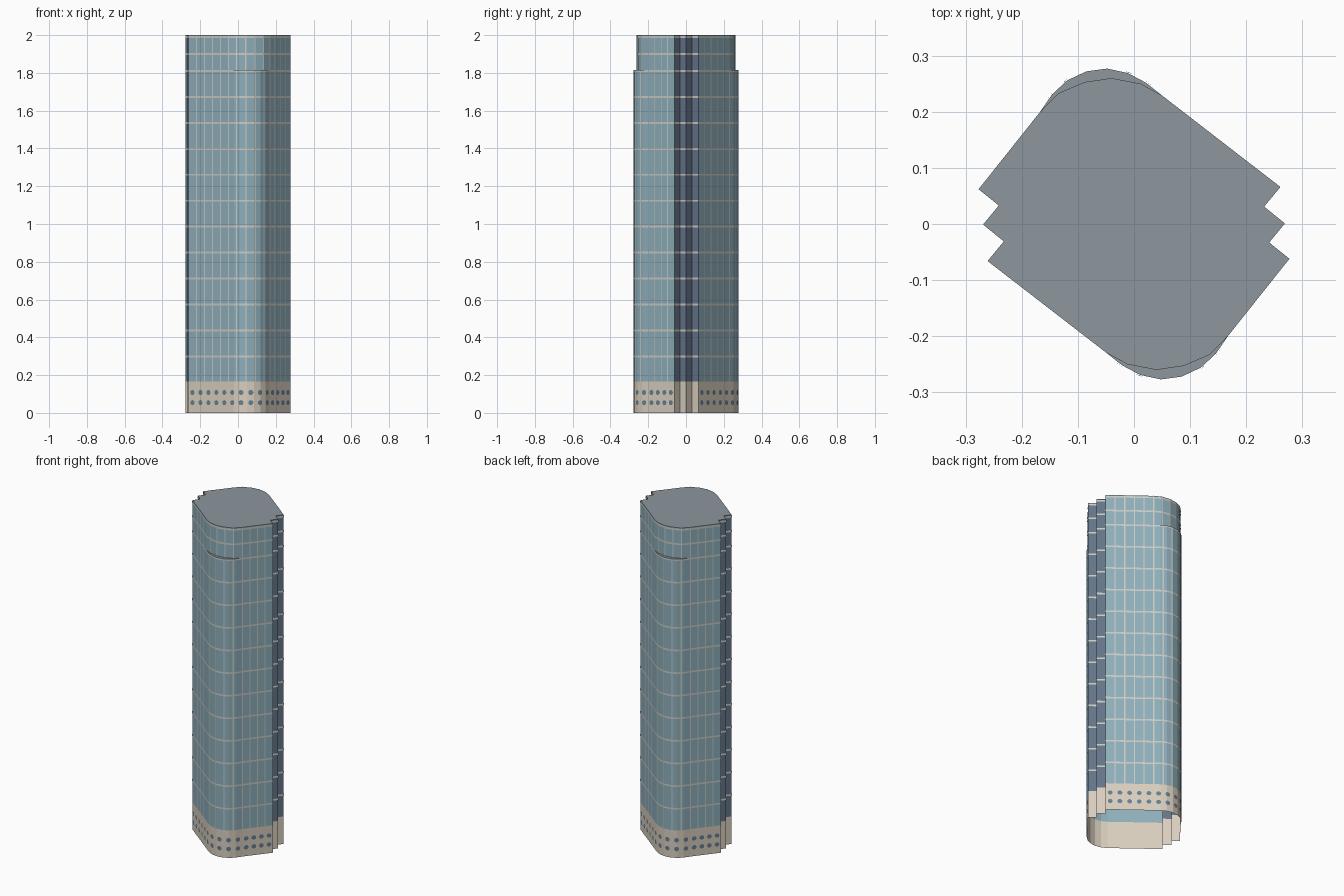
import bpy, math
from mathutils import Vector

if "Cube" in bpy.data.objects:
    bpy.data.objects.remove(bpy.data.objects["Cube"])

BASE_Z, STEP_Z, TOP_Z = 0.167, 1.815, 2.0


def material(name, rgb):
    m = bpy.data.materials.new(name)
    m.diffuse_color = (*rgb, 1)
    m.use_nodes = True
    m.node_tree.nodes["Principled BSDF"].inputs["Base Color"].default_value = m.diffuse_color
    return m


GLASS = material("glass", (0.27, 0.43, 0.50))
DARK = material("dark_glass", (0.13, 0.18, 0.25))
STONE = material("stone", (0.70, 0.62, 0.52))
TRIM = material("trim", (0.60, 0.60, 0.56))
ROOF = material("roof", (0.27, 0.31, 0.34))
PORT = material("window", (0.13, 0.22, 0.30))

# Half outline (clockwise from above): zigzag, corner start, corner arc, arc end
ZIGZAG = [(.261, .066), (.232, .031), (.269, .001), (.241, -.033), (.277, -.062)]
ARC_LOW = [(.168, -.199), (.146, -.231), (.119, -.256), (.085, -.272), (.048, -.277),
           (.011, -.269), (-.021, -.252), (-.05, -.229)]
ARC_TOP = [(.168, -.199), (.135, -.233), (.088, -.253), (.040, -.260), (-.012, -.250), (-.05, -.229)]


def vec(points):
    return [Vector(p) for p in points]


def full(arc):
    half = vec(ZIGZAG + arc)
    return half + [-p for p in half]


def make(name, verts, faces, mat):
    me = bpy.data.meshes.new(name)
    me.from_pydata(verts, [], faces)
    me.materials.append(mat)
    ob = bpy.data.objects.new(name, me)
    bpy.context.collection.objects.link(ob)
    return ob


def normal(a, b):
    d = (b - a).normalized()
    return Vector((-d.y, d.x))


def offset(pts, dist):
    """Mitred outward offset of a closed clockwise outline."""
    out = []
    for i, p in enumerate(pts):
        n1 = normal(pts[i - 1], p)
        n2 = normal(p, pts[(i + 1) % len(pts)])
        out.append(p + (n1 + n2) * dist / (1 + n1.dot(n2)))
    return out


def wall(name, paths, z0, z1, mat):
    verts, faces = [], []
    for path in paths:
        for a, b in zip(path, path[1:]):
            k = len(verts)
            verts += [(*b, z0), (*a, z0), (*a, z1), (*b, z1)]
            faces.append((k, k + 1, k + 2, k + 3))
    return make(name, verts, faces, mat)


def both(path):
    return [path, [-p for p in path]]


def at(path, s, d):
    """Point at distance s along a path, pushed outward by d."""
    for a, b in zip(path, path[1:]):
        length = (b - a).length
        if s <= length + 1e-6:
            break
        s -= length
    return a.lerp(b, s / length) + normal(a, b) * d


def length(path):
    return sum((b - a).length for a, b in zip(path, path[1:]))


def stations(arc):
    """Panel joints along one facade: short wall, rounded corner, long wall."""
    pts = vec([ZIGZAG[-1]] + arc + [(-.261, -.066)])
    s, out = 0, [0]
    for seg, n in ((pts[:2], 4), (pts[1:-1], 5), (pts[-2:], 5)):
        step = length(seg) / n
        out += [s + step * (i + 1) for i in range(n)]
        s += length(seg)
    return pts, out


low, top = full(ARC_LOW), full(ARC_TOP)
zig = vec(ZIGZAG)
facade_low, joints_low = stations(ARC_LOW)
facade_top, joints_top = stations(ARC_TOP)

# Walls
wall("stone_base", [low + low[:1]], 0, BASE_Z, STONE)
wall("glass_facade", both(facade_low), BASE_Z, STEP_Z, GLASS)
wall("upper_glass_facade", both(facade_top), STEP_Z, TOP_Z, GLASS)
wall("side_notches", both(zig), BASE_Z, TOP_Z, DARK)

# Roof and the two crescent ledges at the setback
make("roof", [(*p, TOP_Z) for p in reversed(top)], [tuple(range(len(top)))], ROOF)
crescent = vec(ARC_LOW + ARC_TOP[-2:0:-1])
n = len(crescent)
make("setback_ledges",
     [(*p, STEP_Z) for p in reversed(crescent)] + [(*-p, STEP_Z) for p in reversed(crescent)],
     [tuple(range(n)), tuple(range(n, 2 * n))], ROOF)

# Horizontal floor bands
for i in range(1, 13):
    z = BASE_Z + i * (STEP_Z - BASE_Z) / 12
    ring = offset(low, 0.0015)
    wall("floor_band", [ring + ring[:1]], z - 0.010, z, TRIM)
for z in (1.906, 1.994):
    ring = offset(top, 0.0015)
    wall("upper_floor_band", [ring + ring[:1]], z - 0.010, z, TRIM)


# Vertical mullions
def mullions(name, path, joints, z0, z1):
    strips = []
    for s in joints[1:-1]:
        strip = [at(path, s + ds, 0.0012) for ds in (-0.003, 0.003)]
        strips += both(strip)
    wall(name, strips, z0, z1, TRIM)


mullions("mullions", facade_low, joints_low, BASE_Z, STEP_Z)
mullions("upper_mullions", facade_top, joints_top, STEP_Z, TOP_Z)

# Two rows of round windows in the base, wrapped along the facade
verts, faces = [], []
SIDES = 12
for sign in (1, -1):
    for s0, s1 in zip(joints_low, joints_low[1:]):
        for z in (0.054, 0.108):
            k = len(verts)
            ring = [(0, 0)] + [(0.0135 * math.cos(i * math.tau / SIDES),
                                0.0135 * math.sin(i * math.tau / SIDES)) for i in range(SIDES)]
            for u, v in ring:
                verts.append((*(at(facade_low, (s0 + s1) / 2 - u, 0.002) * sign), z + v))
            faces += [(k, k + 1 + i, k + 1 + (i + 1) % SIDES) for i in range(SIDES)]
make("round_windows", verts, faces, PORT)
